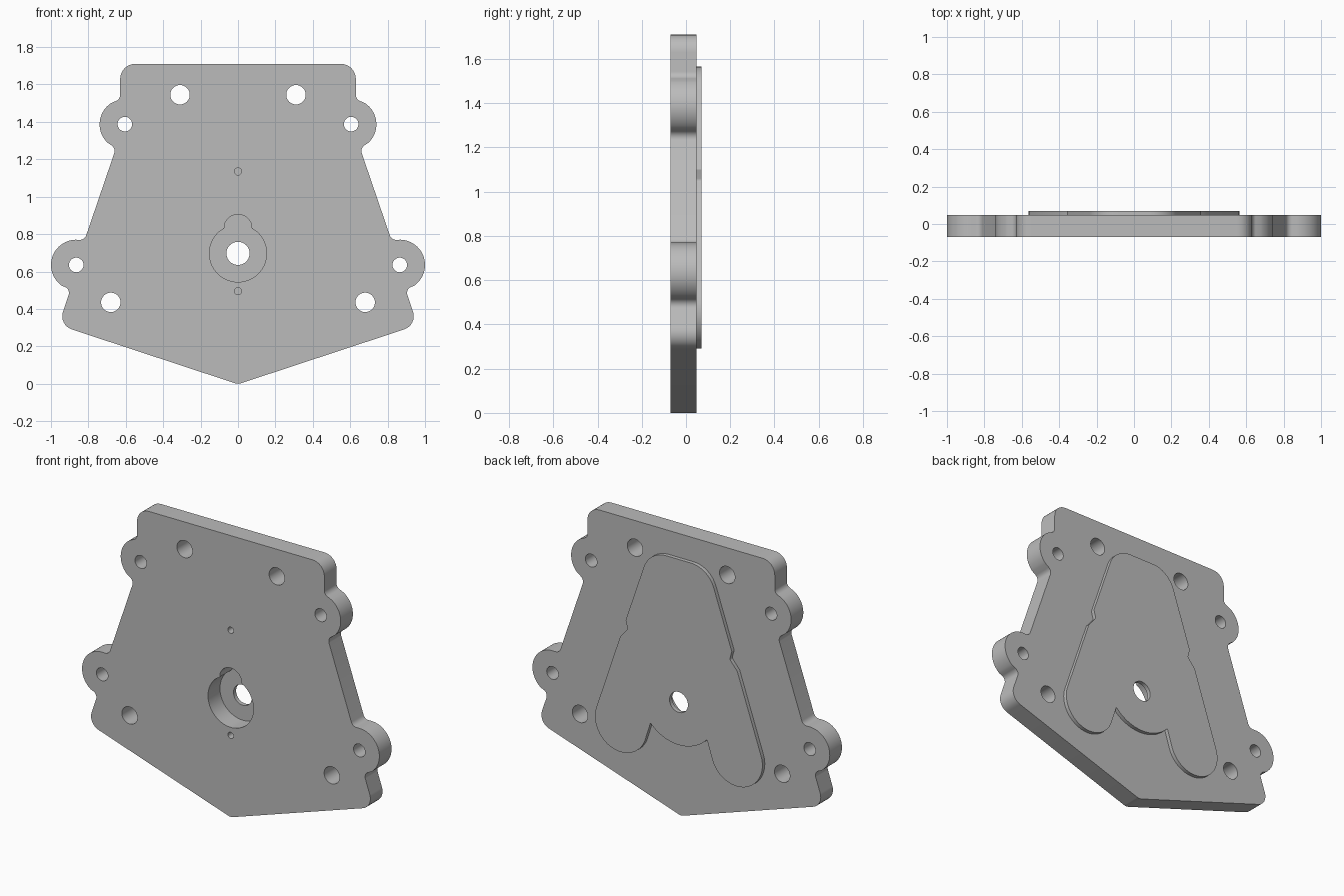
import bpy, bmesh, math
from mathutils import Vector

if "Cube" in bpy.data.objects:
    bpy.data.objects.remove(bpy.data.objects["Cube"])

FRONT, PLATE_BACK, PAD_BACK = -0.07, 0.047, 0.07

gray = bpy.data.materials.new("plain_gray")
gray.use_nodes = True
gray.diffuse_color = (0.5, 0.5, 0.5, 1)
gray.node_tree.nodes["Principled BSDF"].inputs["Base Color"].default_value = (0.5, 0.5, 0.5, 1)


def arc(cx, cz, r, a0, a1, step=6):
    """Points along an arc, angles in degrees."""
    n = max(2, round(abs(a1 - a0) / step))
    angles = [math.radians(a0 + (a1 - a0) * i / n) for i in range(n + 1)]
    return [(cx + r * math.cos(a), cz + r * math.sin(a), 0) for a in angles]


def mirrored(half):
    """Close a right-hand half outline across x = 0."""
    return half + [(-x, z, r) for x, z, r in reversed(half) if abs(x) > 1e-6]


def rounded(outline, n=8):
    """Replace each corner that has a radius by a tangent arc."""
    result = []
    for i, (x, z, r) in enumerate(outline):
        p = Vector((x, z))
        if r == 0:
            result.append(p)
            continue
        a = (Vector(outline[i - 1][:2]) - p).normalized()
        b = (Vector(outline[(i + 1) % len(outline)][:2]) - p).normalized()
        half = a.angle(b) / 2
        centre = p + (a + b).normalized() * (r / math.sin(half))
        start = p + a * (r / math.tan(half)) - centre
        end = p + b * (r / math.tan(half)) - centre
        sweep = math.pi - 2 * half
        for k in range(n + 1):
            t = k / n
            result.append(centre + (start * math.sin((1 - t) * sweep)
                                    + end * math.sin(t * sweep)) / math.sin(sweep))
    return result


def prism(name, outline, y0, y1):
    """Extrude an x-z outline from y0 to y1."""
    bm = bmesh.new()
    face = bm.faces.new([bm.verts.new((p.x, y0, p.y)) for p in rounded(outline)])
    extruded = bmesh.ops.extrude_face_region(bm, geom=[face])
    verts = [v for v in extruded["geom"] if isinstance(v, bmesh.types.BMVert)]
    bmesh.ops.translate(bm, verts=verts, vec=(0, y1 - y0, 0))
    bmesh.ops.recalc_face_normals(bm, faces=bm.faces)
    mesh = bpy.data.meshes.new(name)
    bm.to_mesh(mesh)
    bm.free()
    mesh.materials.append(gray)
    obj = bpy.data.objects.new(name, mesh)
    bpy.context.collection.objects.link(obj)
    return obj


def combine(target, tool, operation):
    """Apply a boolean and remove the tool."""
    mod = target.modifiers.new(operation, "BOOLEAN")
    mod.operation, mod.object, mod.solver = operation, tool, "EXACT"
    bpy.context.view_layer.objects.active = target
    bpy.ops.object.modifier_apply(modifier=mod.name)
    bpy.data.objects.remove(tool)


def drill(target, x, z, r, y1=0.2):
    tool = prism("drill", arc(x, z, r, 0, 360, 9)[:-1], -0.2, y1)
    combine(target, tool, "DIFFERENCE")


# Plate with two ears on each side and a pointed bottom
plate_half = (
    [(0.63, 1.71, 0.08), (0.63, 1.521, 0.035)]
    + arc(0.605, 1.387, 0.135, 58, -46)
    + [(0.653, 1.258, 0.035), (0.82, 0.769, 0.035)]
    + arc(0.865, 0.635, 0.135, 88, -55)
    + [(0.895, 0.505, 0.035), (0.96, 0.314, 0.075), (0, -0.0026, 0.05)])
plate = prism("mounting_plate", mirrored(plate_half), FRONT, PLATE_BACK)

# Raised two-legged pad on the back
pad_half = (
    [(0.198, 1.565, 0.16), (0.357, 1.1, 0), (0.343, 1.05, 0.02), (0.394, 0.99, 0)]
    + arc(0.39, 0.463, 0.173, 19, -161)
    + arc(0, 0.697, 0.26, -43, -90))
combine(plate, prism("raised_pad", mirrored(pad_half), 0, PAD_BACK), "UNION")

# Keyhole-shaped pocket in the front
pocket_half = (
    arc(0, 0.83, 0.075, 90, 18)
    + [(0.071, 0.831, 0.018)]
    + arc(0, 0.697, 0.153, 50, -90))
combine(plate, prism("pocket", mirrored(pocket_half), -0.2, 0.045), "DIFFERENCE")

# Shaft hole, blind pin holes and mirrored bolt holes
drill(plate, 0, 0.697, 0.062)
for z in (1.135, 0.495):
    drill(plate, 0, z, 0.019, 0)
for x, z, r in ((0.31, 1.545, 0.052), (0.605, 1.388, 0.039),
                (0.865, 0.635, 0.039), (0.68, 0.435, 0.052)):
    for side in (1, -1):
        drill(plate, side * x, z, r)

# Smooth curved walls, crisp rims
bpy.ops.object.select_all(action="DESELECT")
plate.select_set(True)
bpy.context.view_layer.objects.active = plate
bpy.ops.object.shade_smooth_by_angle(angle=math.radians(30))
